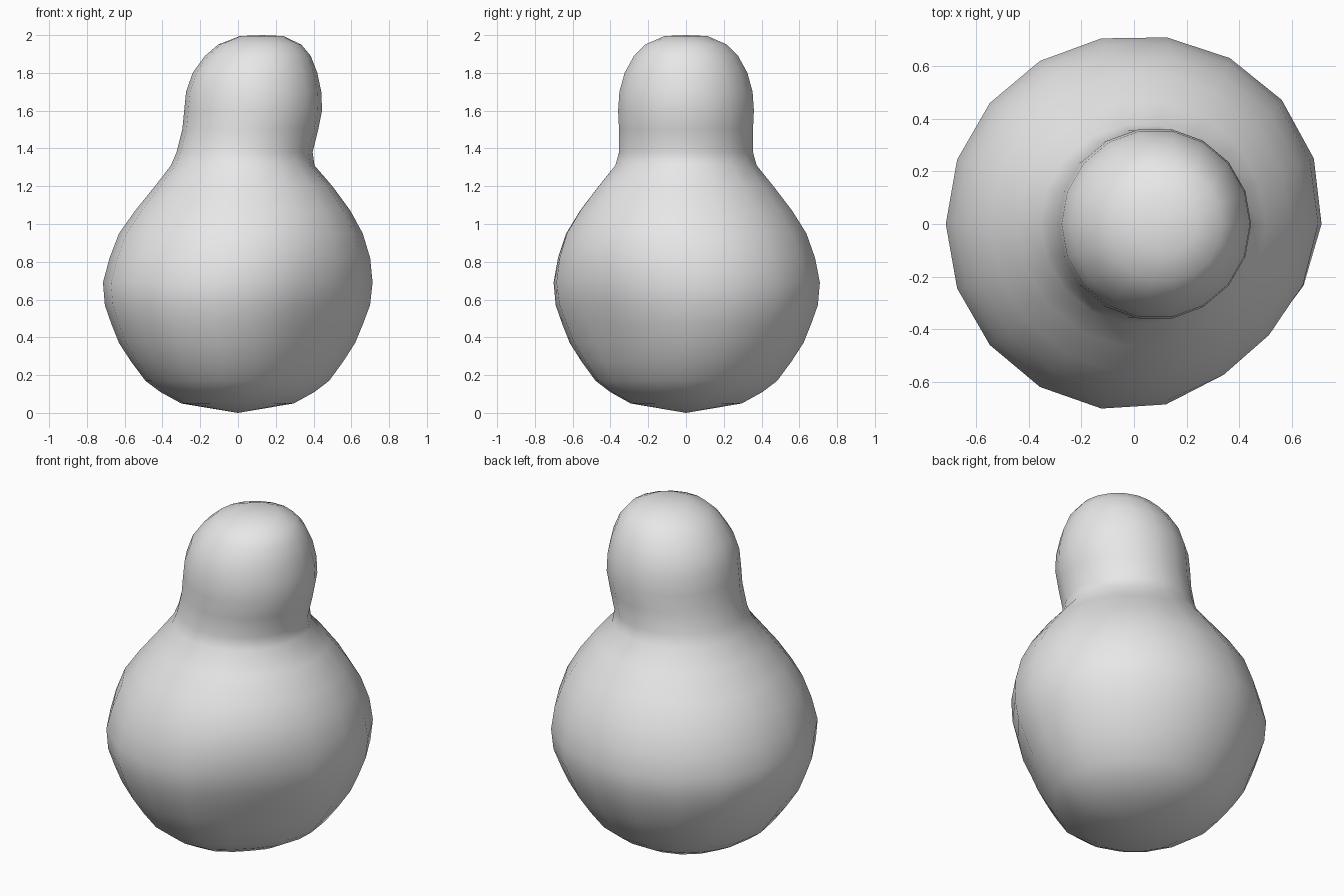
import bpy
import bmesh
from math import sin, cos, pi, exp, radians

default = bpy.data.objects.get("Cube")
if default:
    bpy.data.objects.remove(default, do_unlink=True)

SIDES = 18

# Cross-sections from base to crown: height, radius, sideways offset
RINGS = [
    (0.05, 0.30, 0.0), (0.11, 0.41, 0.0), (0.17, 0.49, 0.0),
    (0.27, 0.565, 0.0), (0.37, 0.63, 0.0), (0.47, 0.67, 0.0),
    (0.57, 0.705, 0.0), (0.69, 0.715, 0.0), (0.82, 0.69, 0.01),
    (0.95, 0.645, 0.015), (1.07, 0.57, 0.025), (1.20, 0.47, 0.03),
    (1.31, 0.38, 0.025), (1.38, 0.36, 0.035), (1.50, 0.36, 0.065),
    (1.60, 0.365, 0.08), (1.70, 0.358, 0.083), (1.80, 0.33, 0.09),
    (1.89, 0.28, 0.105), (1.95, 0.22, 0.115), (1.995, 0.115, 0.125),
]


def bell(value, centre, width):
    return exp(-((value - centre) / width) ** 2)


def ring_point(z, radius, offset, angle):
    """Point on a cross-section, with one flattened and one fuller flank."""
    signed = (angle + pi) % (2 * pi) - pi
    dent = 0.095 * bell(signed, radians(-46), 0.55) * bell(z, 0.42, 0.4)
    bulge = 0.018 * bell(signed, radians(40), 0.6) * bell(z, 0.7, 0.3)
    r = radius - dent + bulge
    return (offset + r * cos(angle), r * sin(angle), z)


# Gourd body: lofted rings closed by a pole at each end
bm = bmesh.new()
rings = [[bm.verts.new(ring_point(*ring, 2 * pi * i / SIDES))
          for i in range(SIDES)] for ring in RINGS]
base = bm.verts.new((0, 0, 0))
crown = bm.verts.new((RINGS[-1][2], 0, 2.0))
for i in range(SIDES):
    j = (i + 1) % SIDES
    bm.faces.new((base, rings[0][j], rings[0][i]))
    bm.faces.new((crown, rings[-1][i], rings[-1][j]))
    for low, high in zip(rings, rings[1:]):
        bm.faces.new((low[i], low[j], high[j], high[i]))
bmesh.ops.recalc_face_normals(bm, faces=bm.faces)
for face in bm.faces:
    face.smooth = True

mesh = bpy.data.meshes.new("gourd_body")
bm.to_mesh(mesh)
bm.free()
body = bpy.data.objects.new("gourd_body", mesh)
bpy.context.collection.objects.link(body)

# Plain grey surface
grey = bpy.data.materials.new("light_grey")
grey.use_nodes = True
colour = (0.8, 0.8, 0.8, 1.0)
grey.diffuse_color = colour
grey.node_tree.nodes["Principled BSDF"].inputs["Base Color"].default_value = colour
mesh.materials.append(grey)
